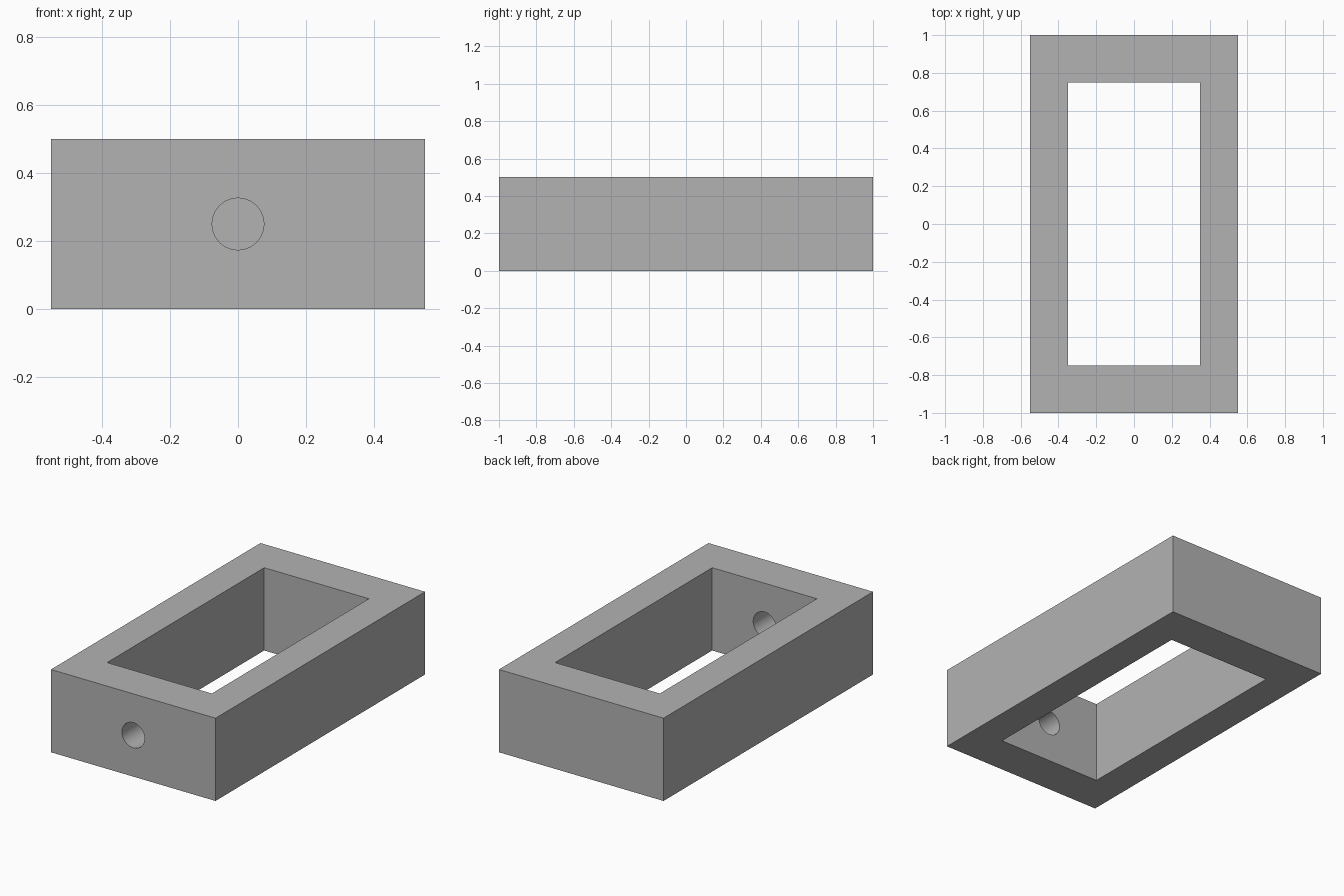
import bpy
import math

default_cube = bpy.data.objects.get("Cube")
if default_cube:
    bpy.data.objects.remove(default_cube, do_unlink=True)

LENGTH, WIDTH, HEIGHT = 2.0, 1.1, 0.5
SIDE_WALL, END_WALL = 0.2, 0.25
HOLE_RADIUS = 0.076

# Plain grey finish
grey = bpy.data.materials.new("plain_grey")
grey.use_nodes = True
colour = (0.45, 0.45, 0.45, 1)
grey.diffuse_color = colour
grey.node_tree.nodes["Principled BSDF"].inputs["Base Color"].default_value = colour


def finish(name):
    obj = bpy.context.object
    obj.name = name
    obj.data.materials.append(grey)
    return obj


def box(name, size):
    bpy.ops.mesh.primitive_cube_add(size=1, location=(0, 0, HEIGHT / 2))
    bpy.context.object.scale = size
    bpy.ops.object.transform_apply(location=False, rotation=False, scale=True)
    return finish(name)


def cut(target, cutter):
    mod = target.modifiers.new(cutter.name, "BOOLEAN")
    mod.operation = "DIFFERENCE"
    mod.solver = "EXACT"
    mod.object = cutter
    bpy.context.view_layer.objects.active = target
    bpy.ops.object.modifier_apply(modifier=mod.name)
    bpy.data.objects.remove(cutter, do_unlink=True)


# Rectangular frame with an open centre
frame = box("frame", (WIDTH, LENGTH, HEIGHT))
opening = box("opening_cutter",
              (WIDTH - 2 * SIDE_WALL, LENGTH - 2 * END_WALL, HEIGHT * 2))
cut(frame, opening)

# Round hole through the front wall only
bpy.ops.mesh.primitive_cylinder_add(
    vertices=64, radius=HOLE_RADIUS, depth=END_WALL * 2,
    location=(0, (END_WALL - LENGTH) / 2, HEIGHT / 2),
    rotation=(math.pi / 2, 0, 0))
cut(frame, finish("hole_cutter"))

# Smooth bore, crisp edges
bpy.ops.object.select_all(action="DESELECT")
frame.select_set(True)
bpy.context.view_layer.objects.active = frame
bpy.ops.object.shade_smooth_by_angle(angle=math.radians(30))
